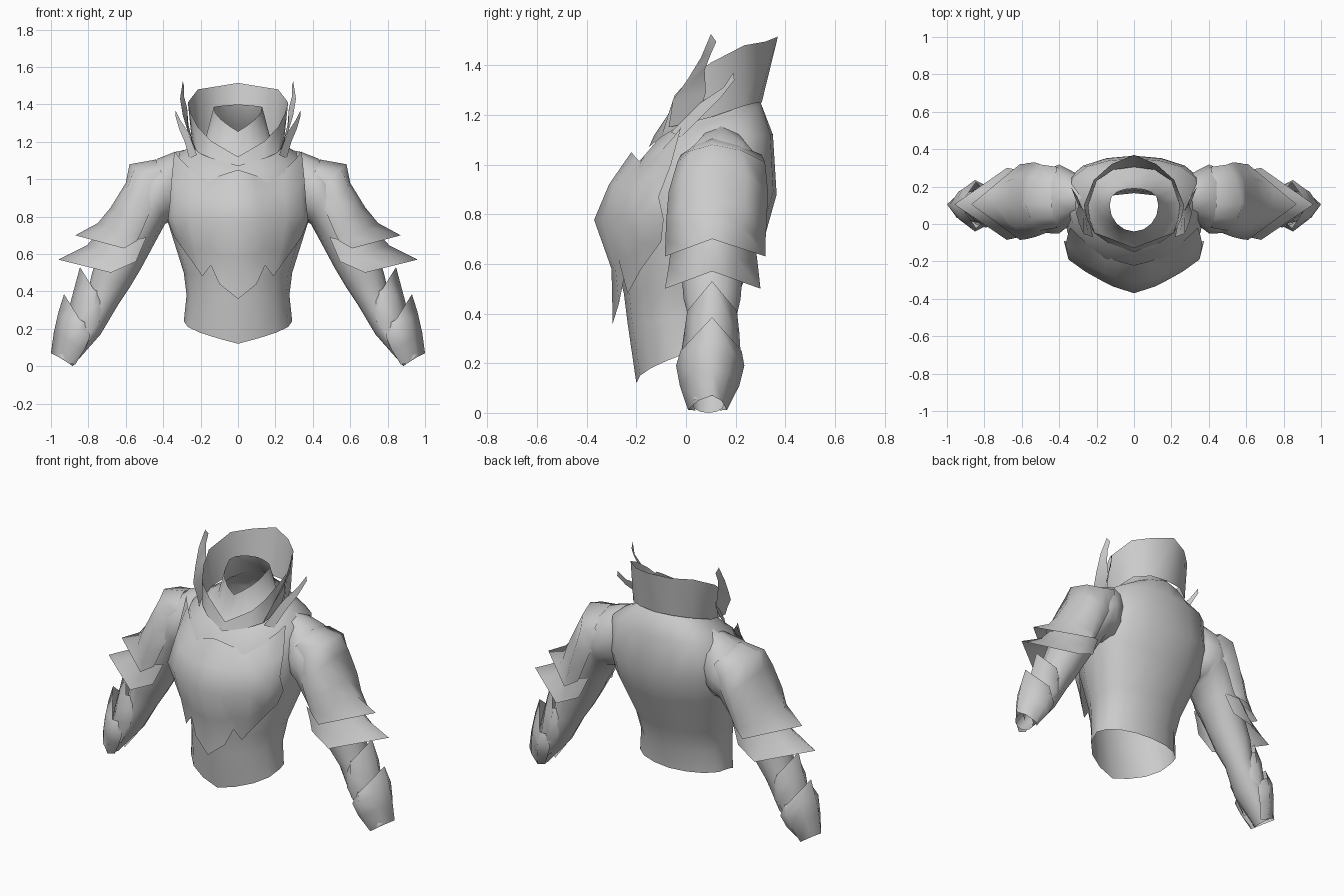
import bpy, bmesh, math

steel = bpy.data.materials.new("light_grey")
steel.diffuse_color = (0.6, 0.6, 0.6, 1)


def grid(name, rows, closed=False, mirror=False, merge=False):
    """Smooth sheet through rows of points, optionally closed around and mirrored in x."""
    bm = bmesh.new()
    vs = [[bm.verts.new(p) for p in row] for row in rows]
    n = len(rows[0])
    for a, b in zip(vs, vs[1:]):
        for i in range(n if closed else n - 1):
            j = (i + 1) % n
            bm.faces.new((a[i], a[j], b[j], b[i]))
    bmesh.ops.remove_doubles(bm, verts=bm.verts, dist=0.0005)
    bmesh.ops.recalc_face_normals(bm, faces=bm.faces)
    me = bpy.data.meshes.new(name)
    bm.to_mesh(me)
    bm.free()
    me.materials.append(steel)
    for p in me.polygons:
        p.use_smooth = True
    ob = bpy.data.objects.new(name, me)
    bpy.context.collection.objects.link(ob)
    if mirror:
        m = ob.modifiers.new("mirror", 'MIRROR')
        m.use_mirror_merge = merge
    return ob


def body_ring(rx, front, side, back, square=1.0, n=16):
    """Oval ring; front, side and back are (y, z); square < 1 broadens the back."""
    pts = []
    for i in range(n):
        t = 2 * math.pi * i / n
        c = math.cos(t)
        end = front if c > 0 else back
        k = abs(c) if c > 0 else abs(c) ** square
        kz = 1 - math.acos(min(1, abs(c))) / (math.pi / 2)
        pts.append((rx * math.sin(t), side[0] + (end[0] - side[0]) * k,
                    side[1] + (end[1] - side[1]) * kz))
    return pts


def arm_ring(outer, inner, yf, yb, n=12):
    """Oval ring across the arm; outer and inner are (x, z)."""
    pts = []
    for i in range(n):
        t = 2 * math.pi * i / n
        k = (1 + math.cos(t)) / 2
        pts.append((inner[0] + (outer[0] - inner[0]) * k,
                    (yf + yb) / 2 + (yb - yf) / 2 * math.sin(t),
                    inner[1] + (outer[1] - inner[1]) * k))
    return pts


def plate_row(e, m, p, yf, yb, bulge=0.0, ym=0.105):
    """Row of an arm plate: inner edge e, widest point m, outer ridge p, as (x, z)."""
    qx, qz = (m[0] + p[0]) / 2 + bulge, (m[1] + p[1]) / 2 + bulge
    f = [(e[0], yf + 0.03, e[1]), (m[0], yf, m[1]), (qx, (yf + ym) / 2 - bulge, qz)]
    b = [(qx, (yb + ym) / 2 + bulge, qz), (m[0], yb, m[1]), (e[0], yb - 0.03, e[1])]
    return f + [(p[0], ym, p[1])] + b


# Torso shell, open at waist and neck
grid("torso", [
    body_ring(.29, (-.20, .12), (.0, .24), (.165, .23), .95),
    body_ring(.275, (-.235, .36), (.0, .38), (.18, .36), .9),
    body_ring(.29, (-.25, .48), (.02, .50), (.22, .50), .85),
    body_ring(.375, (-.31, .72), (.08, .77), (.32, .72), .8),
    body_ring(.385, (-.28, .86), (.1, .93), (.365, .88), .65),
    body_ring(.355, (-.19, 1.01), (.12, 1.12), (.35, 1.12), .6),
    body_ring(.24, (-.135, 1.07), (.12, 1.18), (.30, 1.25), .9),
    body_ring(.17, (-.075, 1.12), (.1, 1.23), (.245, 1.29)),
    body_ring(.13, (-.04, 1.255), (.1, 1.385), (.19, 1.40), .7),
], closed=True)

# Sleeves down to the wrists
grid("sleeve", [
    arm_ring((.22, 1.17), (.24, .84), .05, .22),
    arm_ring((.34, 1.145), (.33, .77), .0, .285),
    arm_ring((.43, 1.11), (.37, .77), -.05, .318),
    arm_ring((.50, 1.04), (.39, .76), -.05, .30),
    arm_ring((.62, .84), (.45, .65), -.04, .27),
    arm_ring((.72, .66), (.52, .52), -.02, .23),
    arm_ring((.78, .50), (.58, .42), -.01, .22),
    arm_ring((.81, .37), (.64, .33), .02, .195),
    arm_ring((.87, .22), (.735, .17), .0, .20),
    arm_ring((.97, .07), (.885, .0), .025, .155),
], closed=True, mirror=True)

# Shoulder guard and the flared plate under it
grid("shoulder_guard", [
    plate_row((.37, .96), (.41, 1.04), (.44, 1.105), -.02, .305, .005),
    plate_row((.41, .92), (.50, 1.01), (.58, 1.08), -.035, .318, .012),
    plate_row((.45, .87), (.53, .89), (.60, .98), -.07, .33, .025),
    plate_row((.49, .78), (.57, .77), (.68, .85), -.08, .325, .025),
    plate_row((.52, .71), (.59, .69), (.75, .765), -.083, .32, .015),
    plate_row((.54, .67), (.61, .63), (.87, .70), -.085, .32),
], mirror=True)
grid("lower_shoulder_plate", [
    plate_row((.49, .69), (.58, .67), (.74, .72), -.06, .28, .01),
    plate_row((.52, .62), (.62, .59), (.81, .645), -.07, .29, .005),
    plate_row((.545, .56), (.68, .50), (.96, .57), -.085, .30),
], mirror=True)

# Overlapping pointed forearm plates
grid("upper_bracer", [
    plate_row((.745, .40), (.77, .41), (.845, .53), .005, .205),
    plate_row((.73, .33), (.775, .32), (.88, .40), -.008, .215, .015),
    plate_row((.74, .24), (.79, .24), (.92, .25), -.02, .22, .01),
    plate_row((.82, .09), (.85, .09), (.95, .12), .0, .18, .0),
], mirror=True)
grid("lower_bracer", [
    plate_row((.81, .23), (.845, .25), (.93, .385), -.022, .224),
    plate_row((.79, .16), (.85, .19), (.96, .29), -.04, .235, .014),
    plate_row((.82, .09), (.87, .11), (.985, .18), -.025, .215, .012),
    plate_row((.87, .01), (.90, .012), (1.0, .07), .008, .165, .008),
], mirror=True)

# Breastplate: half, from centre ridge to side edge, mirrored
grid("breastplate", [
    [(0, -.22, 1.05), (0, -.31, .92), (0, -.37, .777), (0, -.30, .58), (0, -.295, .36)],
    [(.08, -.20, 1.025), (.1, -.29, .92), (.11, -.335, .777), (.1, -.285, .59), (.1, -.27, .44)],
    [(.15, -.17, 1.0), (.16, -.265, .92), (.17, -.305, .78), (.15, -.275, .63), (.145, -.25, .54)],
    [(.24, -.115, 1.04), (.25, -.22, .92), (.26, -.255, .79), (.23, -.23, .62), (.19, -.235, .48)],
    [(.31, -.05, 1.11), (.33, -.13, .96), (.35, -.19, .80), (.31, -.175, .68), (.26, -.18, .58)],
    [(.34, -.02, 1.15), (.355, -.06, 1.0), (.365, -.11, .87), (.375, -.09, .78), (.34, -.10, .69)],
], mirror=True, merge=True)

# High collar, low in front and tall at the back
grid("collar", [
    [(0, -.15, 1.07), (.14, -.10, 1.11), (.21, -.05, 1.14), (.235, .02, 1.17), (.245, .1, 1.19),
     (.2, .23, 1.235), (.11, .29, 1.25), (0, .305, 1.25)],
    [(0, -.127, 1.12), (.145, -.07, 1.205), (.215, -.045, 1.28), (.25, .02, 1.35), (.268, .1, 1.41),
     (.215, .235, 1.48), (.12, .32, 1.495), (0, .37, 1.515)],
], mirror=True, merge=True)

# Thin curved spikes beside the collar
grid("tall_collar_spike", [
    [(.22, -.07, 1.15), (.24, .03, 1.17)],
    [(.245, -.06, 1.21), (.255, .06, 1.23)],
    [(.27, -.053, 1.26), (.265, .08, 1.29)],
    [(.295, .005, 1.34), (.272, .075, 1.38)],
    [(.31, .06, 1.43), (.288, .098, 1.44)],
    [(.295, .1, 1.525), (.288, .122, 1.495)],
], mirror=True)
grid("short_collar_spike", [
    [(.22, -.06, 1.13), (.26, -.02, 1.11)],
    [(.265, .06, 1.25), (.285, .07, 1.20)],
    [(.305, .15, 1.31), (.315, .14, 1.27)],
    [(.335, .19, 1.37), (.335, .195, 1.34)],
], mirror=True)
